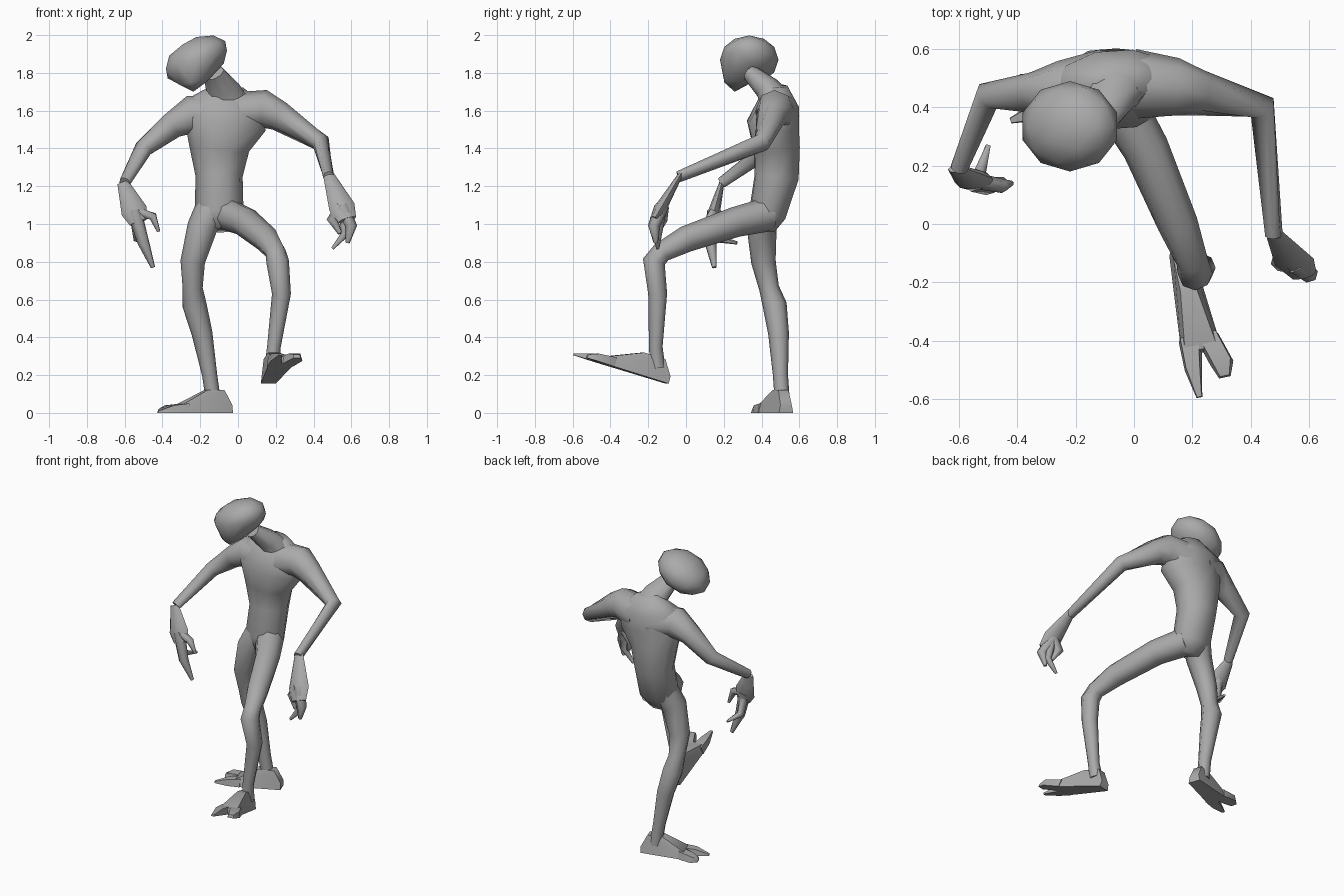
import bpy
import bmesh
from math import cos, sin, pi, radians
from mathutils import Vector

default_cube = bpy.data.objects.get("Cube")
if default_cube:
    bpy.data.objects.remove(default_cube, do_unlink=True)

X_AXIS, Z_AXIS = Vector((1, 0, 0)), Vector((0, 0, 1))
parts = []

# One plain grey for the whole body
skin = bpy.data.materials.new("grey_skin")
skin.use_nodes = True
grey = (.4, .4, .4, 1)
skin.diffuse_color = grey
skin.node_tree.nodes["Principled BSDF"].inputs["Base Color"].default_value = grey


def finish(name, bm):
    """Turn a bmesh into a named, coloured object."""
    bmesh.ops.recalc_face_normals(bm, faces=bm.faces)
    mesh = bpy.data.meshes.new(name)
    bm.to_mesh(mesh)
    bm.free()
    mesh.materials.append(skin)
    obj = bpy.data.objects.new(name, mesh)
    bpy.context.collection.objects.link(obj)
    parts.append(obj)


def loft(name, stations, side=X_AXIS, flat=1, sides=8):
    """Skin rings along a path of (x, y, z, radius); flat squashes the depth."""
    bm = bmesh.new()
    centres = [Vector(station[:3]) for station in stations]
    last = len(stations) - 1
    rings = []
    for i, station in enumerate(stations):
        incoming = (centres[i] - centres[max(i - 1, 0)]).normalized()
        outgoing = (centres[min(i + 1, last)] - centres[i]).normalized()
        tangent = (incoming + outgoing).normalized()
        across = (side - tangent * side.dot(tangent)).normalized()
        depth = tangent.cross(across)
        # A fifth value, where given, is the ring's own depth
        width = station[3]
        thick = station[4] if len(station) > 4 else width * flat
        angles = [2 * pi * k / sides for k in range(sides)]
        rings.append([bm.verts.new(centres[i] + across * width * cos(a)
                                   + depth * thick * sin(a)) for a in angles])
    for low, high in zip(rings, rings[1:]):
        for k in range(sides):
            n = (k + 1) % sides
            bm.faces.new((low[k], low[n], high[n], high[k]))
    bm.faces.new(rings[0][::-1])
    bm.faces.new(rings[-1])
    finish(name, bm)


def hull(name, points):
    """Wrap a closed convex skin around a few points."""
    bm = bmesh.new()
    verts = [bm.verts.new(p) for p in points]
    result = bmesh.ops.convex_hull(bm, input=verts)
    unused = {g for g in result["geom_interior"] if isinstance(g, bmesh.types.BMVert)}
    bmesh.ops.delete(bm, geom=list(unused), context="VERTS")
    finish(name, bm)


def hand(prefix, wrist, palm, fingers):
    """Flat palm with bent, tapering fingers that fan out from its middle."""
    wrist, palm = Vector(wrist), Vector(palm)
    end = palm + (palm - wrist) * .4
    loft(prefix + "_palm", [(*wrist, .03), (*wrist.lerp(palm, .5), .05),
                            (*palm, .07), (*end, .05)], flat=.45)
    for name, thick, knuckle, tip in fingers:
        loft(prefix + "_" + name,
             [(*palm, thick), (*knuckle, thick * .8), (*tip, thick * .3)],
             side=Vector((1, .3, .2)), sides=6)


def foot(prefix, heel, forward, inner, length):
    """Low wedge foot with two toes, set in its own forward/side/up frame."""
    heel = Vector(heel)
    forward = Vector(forward).normalized()
    across = forward.cross(Z_AXIS).normalized()
    up = across.cross(forward)

    def block(name, sections):
        # Each section: distance along, sideways offset, half width, height
        points = []
        for along, offset, half, height in sections:
            base = heel + forward * along * length
            for sign in (1, -1):
                points.append(base + across * inner * (offset + sign * half))
                points.append(base + across * inner * (offset + sign * half * .8)
                              + up * height)
        hull(prefix + name, points)

    block("_foot", [(0, 0, .04, .04), (.1, 0, .035, .12), (.33, 0, .035, .12),
                    (.5, 0, .05, .08), (.7, 0, .07, .04)])
    block("_inner_toe", [(.6, .03, .04, .05), (.8, .04, .03, .04), (1, .04, .01, .01)])
    block("_outer_toe", [(.6, -.03, .04, .05), (.8, -.06, .04, .04), (.9, -.06, .02, .02)])


# Head: tilted ellipsoid whose lower front is drawn into a narrow chin
bm = bmesh.new()
bmesh.ops.create_icosphere(bm, subdivisions=2, radius=1)
for v in bm.verts:
    x, y, z = v.co
    chin = 2 * max(0, -y) * max(0, -z)
    v.co = (-.22 + .17 * x * (1 - chin / 2), .335 + .155 * y,
            1.87 + .12 * z + .05 * x - .07 * chin)
finish("head", bm)

# Neck leaning forward from the shoulders
loft("neck", [(-.06, .48, 1.64, .12), (-.08, .43, 1.72, .09), (-.13, .34, 1.8, .06)],
     flat=.75)

# Torso from crotch to shoulder line
loft("torso", [
    (-.1, .41, .97, .08, .06), (-.1, .43, 1.05, .13, .1), (-.1, .48, 1.25, .125, .12),
    (-.1, .48, 1.4, .16, .125), (-.07, .46, 1.53, .22, .14),
    (-.06, .49, 1.64, .21, .11), (-.05, .49, 1.73, .08, .05)],
    side=Vector((1, .08, 0)), sides=10)

# Arms: shoulder, elbow, wrist
loft("left_arm", [(0, .48, 1.58, .12), (.14, .47, 1.61, .1), (.22, .45, 1.57, .08),
                  (.44, .4, 1.43, .05), (.48, -.04, 1.25, .03)], side=Z_AXIS)
loft("right_arm", [(-.1, .48, 1.56, .12), (-.25, .46, 1.58, .1), (-.35, .45, 1.52, .07),
                   (-.5, .44, 1.4, .05), (-.6, .19, 1.22, .03)], side=Z_AXIS)

# Hands
hand("left", (.48, -.03, 1.26), (.55, -.13, 1.09), [
    ("outer_finger", .04, (.6, -.17, .99), (.58, -.16, .9)),
    ("middle_finger", .03, (.57, -.15, .95), (.5, -.15, .87)),
    ("thumb", .04, (.5, -.13, 1.02), (.54, -.15, .95))])
hand("right", (-.61, .19, 1.22), (-.55, .15, 1.07), [
    ("middle_finger", .04, (-.5, .13, .9), (-.45, .15, .77)),
    ("outer_finger", .03, (-.53, .17, .92), (-.5, .27, .9)),
    ("thumb", .03, (-.45, .13, 1.04), (-.42, .14, .96))])

# Raised left leg, bent at the knee
loft("left_leg", [
    (-.06, .43, 1.05, .09), (.04, .26, 1.01, .08), (.15, 0, .92, .07),
    (.2, -.13, .85, .055), (.21, -.17, .8, .06), (.23, -.15, .63, .05),
    (.19, -.16, .35, .036), (.18, -.15, .24, .04)])

# Standing right leg
loft("right_leg", [
    (-.13, .44, 1.1, .09), (-.19, .4, .98, .08), (-.24, .41, .8, .065),
    (-.24, .44, .66, .053), (-.23, .47, .57, .064), (-.19, .49, .42, .055),
    (-.15, .5, .2, .04), (-.13, .51, .06, .04)])

# Feet: the left tips up off its heel, the right stands flat and turned out
foot("left", (.16, -.1, .155), (.1, -.47, .145), 1, .52)
foot("right", (-.04, .53, 0), (-.92, -.32, 0), -1, .42)

# Smooth shading with the sharpest creases kept
bpy.ops.object.select_all(action="DESELECT")
for part in parts:
    part.select_set(True)
bpy.context.view_layer.objects.active = parts[0]
bpy.ops.object.shade_smooth_by_angle(angle=radians(65))
